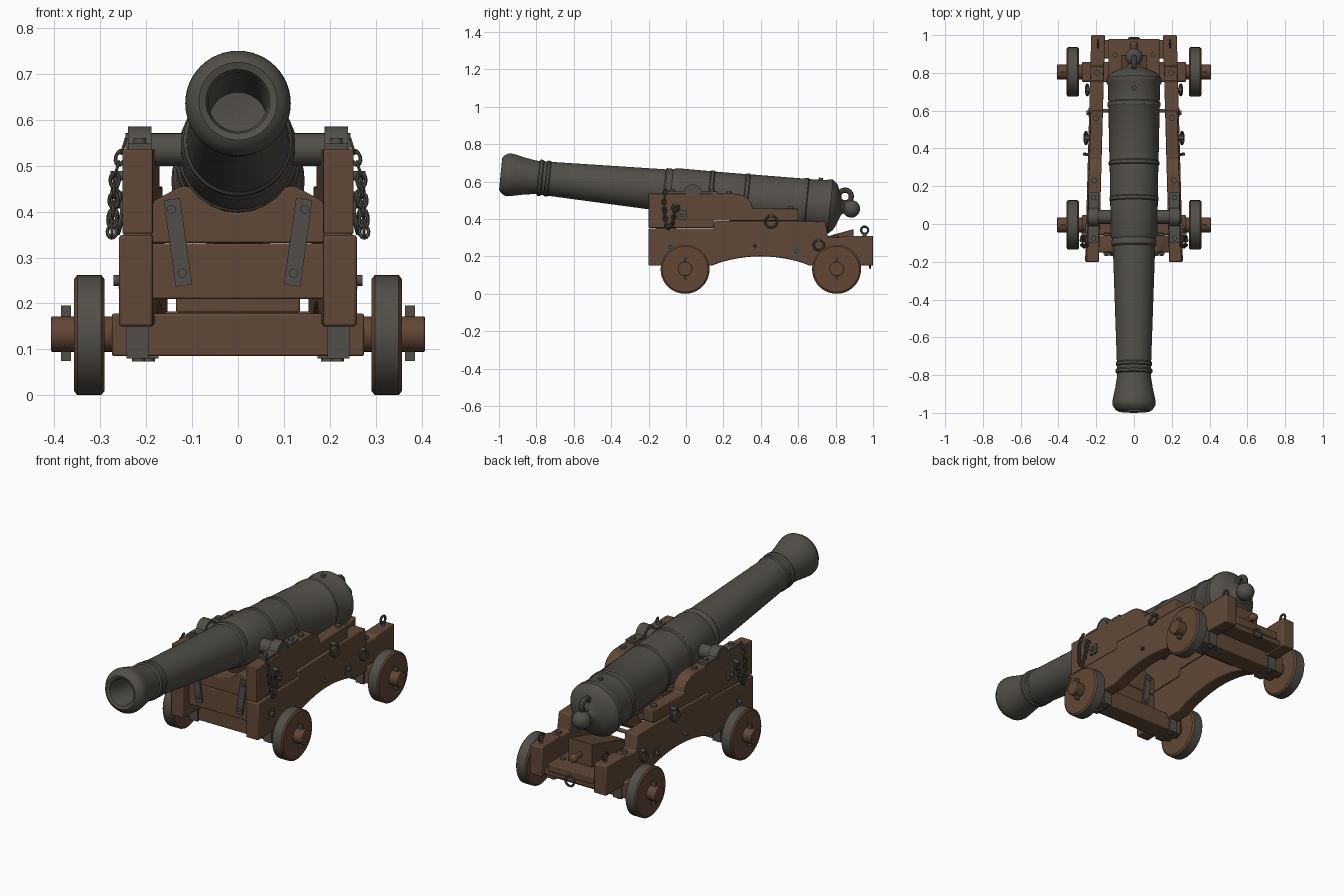
import bpy, bmesh
from math import pi, sin, cos, radians
from mathutils import Matrix, Vector

if "Cube" in bpy.data.objects:
    bpy.data.objects.remove(bpy.data.objects["Cube"])

def material(name, rgb):
    m = bpy.data.materials.new(name)
    m.diffuse_color = (*rgb, 1)
    m.use_nodes = True
    m.node_tree.nodes["Principled BSDF"].inputs["Base Color"].default_value = m.diffuse_color
    return m

IRON = material("dark iron", (0.085, 0.078, 0.066))
WOOD = material("oak brown", (0.120, 0.066, 0.038))
WHEEL = material("wheel brown", (0.122, 0.062, 0.036))

def finish(name, bm, mats, mirror=False, bevel=0.0):
    bmesh.ops.recalc_face_normals(bm, faces=bm.faces)
    me = bpy.data.meshes.new(name)
    bm.to_mesh(me)
    bm.free()
    for m in (mats if isinstance(mats, list) else [mats]):
        me.materials.append(m)
    ob = bpy.data.objects.new(name, me)
    bpy.context.collection.objects.link(ob)
    bpy.ops.object.select_all(action='DESELECT')
    ob.select_set(True)
    bpy.context.view_layer.objects.active = ob
    bpy.ops.object.shade_smooth_by_angle(angle=radians(35))
    if bevel:
        b = ob.modifiers.new("bevel", 'BEVEL')
        b.width, b.segments, b.limit_method = bevel, 2, 'ANGLE'
    if mirror:
        ob.modifiers.new("mirror", 'MIRROR').use_mirror_merge = False
    return ob

def cheek_x(y):
    """Centre line of the cheek: the carriage narrows toward the rear."""
    return 0.222 - 0.027 * (y + 0.2)

def frame(loc, axis=(0, 0, 1), scale=(1, 1, 1)):
    q = Vector(axis).to_track_quat('Z', 'Y').to_matrix().to_4x4()
    return Matrix.Translation(loc) @ q @ Matrix.Diagonal((*scale, 1))

def lathe(bm, profile, mat, segs=24, closed=False):
    """Revolve (radius, height) pairs around local z."""
    rings = []
    for r, h in profile:
        n = 1 if r == 0 else segs
        rings.append([bm.verts.new(mat @ Vector((r * cos(2*pi*i/segs), r * sin(2*pi*i/segs), h)))
                      for i in range(n)])
    for a, b in zip(rings, rings[1:] + rings[:1] if closed else rings[1:]):
        for i in range(segs):
            j = (i + 1) % segs
            f = [a[i % len(a)], a[j % len(a)], b[j % len(b)], b[i % len(b)]]
            bm.faces.new(list(dict.fromkeys(f)))

def rod(bm, p, q, r, segs=16):
    p, q = Vector(p), Vector(q)
    d = (q - p).length
    lathe(bm, [(0, 0), (r, 0), (r, d), (0, d)], frame(p, q - p), segs)

def ring(bm, loc, axis, big, tube, segs=20, scale=(1, 1, 1)):
    prof = [(big + tube * cos(k*pi/4), tube * sin(k*pi/4)) for k in range(8)]
    lathe(bm, prof, frame(loc, axis, scale), segs, closed=True)

def box(bm, x0, x1, y0, y1, z0, z1, tilt=None):
    m = Matrix.Translation(((x0+x1)/2, (y0+y1)/2, (z0+z1)/2))
    if tilt:
        m = m @ tilt
    bmesh.ops.create_cube(bm, size=1, matrix=m @ Matrix.Diagonal((x1-x0, y1-y0, z1-z0, 1)))

def prism(bm, pts, vec):
    f = bm.faces.new([bm.verts.new(p) for p in pts])
    ret = bmesh.ops.extrude_face_region(bm, geom=[f])
    bmesh.ops.translate(bm, vec=vec, verts=[v for v in ret['geom'] if isinstance(v, bmesh.types.BMVert)])

def cheek(name, outline, half):
    bm = bmesh.new()
    prism(bm, [(cheek_x(y) - half[0], y, z) for y, z in outline], (sum(half), 0, 0))
    finish(name, bm, WOOD, mirror=True, bevel=0.006)

# Barrel: one turned profile, tilted muzzle-up
TILT = radians(5.68)
GUN = frame((0, 0, 0.542), (0, cos(TILT), -sin(TILT)))
profile = [(0, -0.55), (0.063, -0.56), (0.064, -0.975), (0.07, -0.99), (0.085, -0.996), (0.098, -0.988),
           (0.113, -0.965), (0.115, -0.95), (0.110, -0.92), (0.099, -0.87), (0.091, -0.82), (0.089, -0.795),
           (0.097, -0.79), (0.098, -0.777), (0.091, -0.77), (0.091, -0.755), (0.096, -0.75), (0.096, -0.738),
           (0.091, -0.732), (0.112, -0.12), (0.119, -0.112), (0.119, -0.09), (0.116, -0.08), (0.124, -0.06),
           (0.126, 0.12), (0.131, 0.125), (0.131, 0.14), (0.126, 0.145), (0.129, 0.31), (0.134, 0.315),
           (0.134, 0.33), (0.130, 0.335), (0.136, 0.62), (0.141, 0.627), (0.141, 0.645), (0.136, 0.65),
           (0.139, 0.74), (0.145, 0.75), (0.145, 0.775), (0.137, 0.785), (0.122, 0.802), (0.095, 0.815),
           (0.06, 0.828), (0.036, 0.838), (0.028, 0.85)]
profile += [(0.047 * sin(a), 0.888 - 0.047 * cos(a)) for a in [0.75 + k * (pi - 0.75) / 8 for k in range(8)]]
bm = bmesh.new()
lathe(bm, profile + [(0, 0.935)], GUN, 48)
finish("barrel", bm, IRON)

# Trunnions, breech ring and vent on the barrel
bm = bmesh.new()
rod(bm, (-0.245, 0.037, 0.535), (0.245, 0.037, 0.535), 0.036, 28)
ring(bm, (0, 0.85, 0.52), (1, 0, 0), 0.034, 0.014, 24)
rod(bm, (0, 0.72, 0.59), (0, 0.722, 0.62), 0.012)
finish("barrel_fittings", bm, IRON)

# Cheeks: two stepped planks per side
arch = [(0.15 + 0.5 * k / 12, 0.155 + 0.045 * sin(pi * k / 12) ** 0.8) for k in range(13)]
cheek("lower_cheek", [(-0.2, 0.15), (0.14, 0.15)] + arch + [(0.66, 0.15), (1.0, 0.15), (1.0, 0.31),
      (0.84, 0.31), (0.83, 0.30), (0.76, 0.30), (0.745, 0.385), (0.6, 0.388), (0.15, 0.388),
      (0.15, 0.349), (-0.2, 0.349)], (0.036, 0.037))
round_top = [(0.255 + 0.1 * sin(k*pi/16), 0.46 + 0.075 * cos(k*pi/16)) for k in range(9)]
cheek("upper_cheek", [(-0.2, 0.352), (0.15, 0.352), (0.15, 0.391), (0.6, 0.391), (0.6, 0.455),
      (0.36, 0.455)] + round_top[::-1] + [(-0.2, 0.535)], (0.036, 0.030))

# Front transom with a notch for the barrel
notch = [(0.127 * sin(a), 0.525 - 0.127 * cos(a)) for a in [radians(-56 + 14 * k) for k in range(9)]]
bm = bmesh.new()
upper = [(-0.19, 0.332), (-0.19, 0.42), (-0.125, 0.455)] + notch + [(0.125, 0.455), (0.19, 0.42), (0.19, 0.332)]
prism(bm, [(x, -0.15, z) for x, z in upper], (0, 0.09, 0))
box(bm, -0.192, 0.192, -0.152, -0.06, 0.21, 0.33)
finish("front_transom", bm, WOOD, bevel=0.004)

# Slanted straps and bolts on the transom
bm = bmesh.new()
for y in (-0.156, -0.056):
    box(bm, 0.113, 0.149, y - 0.005, y + 0.005, 0.238, 0.428, Matrix.Rotation(radians(8), 4, 'Y'))
for x, z in ((0.145, 0.405), (0.121, 0.266)):
    rod(bm, (x, -0.17, z), (x, -0.045, z), 0.010)
finish("transom_straps", bm, IRON, mirror=True)

# Axles, stool bed and tail board
bm = bmesh.new()
for y in (-0.005, 0.805):
    box(bm, -0.275, 0.275, y - 0.052, y + 0.052, 0.085, 0.178)
box(bm, -0.135, 0.135, 0.62, 0.98, 0.18, 0.222)
box(bm, -0.165, 0.165, 0.875, 0.975, 0.155, 0.182)
finish("axle_beams_and_bed", bm, WOOD, bevel=0.005)
bm = bmesh.new()
for y in (-0.005, 0.805):
    rod(bm, (0.26, y, 0.133), (0.407, y, 0.133), 0.039, 24)
finish("axle_arms", bm, WHEEL, mirror=True, bevel=0.003)

# Quoin wedge with its handle
bm = bmesh.new()
prism(bm, [(-0.07, y, z) for y, z in ((0.62, 0.222), (0.895, 0.222), (0.895, 0.345), (0.62, 0.27))], (0.14, 0, 0))
lathe(bm, [(0, 0), (0.014, 0), (0.014, 0.03), (0.021, 0.045), (0.021, 0.07), (0.012, 0.08), (0, 0.08)],
      frame((0, 0.89, 0.275), (0, 1, 0)), 16)
finish("quoin", bm, WOOD, bevel=0.003)

# Wheels: wooden discs with an iron tread
bm = bmesh.new()
for y in (-0.005, 0.805):
    lathe(bm, [(0, 0.291), (0.122, 0.291), (0.131, 0.298), (0.131, 0.350), (0.122, 0.357), (0, 0.357)],
          frame((0, y, 0.131), (1, 0, 0)), 40)
bm.normal_update()
for f in bm.faces:
    f.material_index = int(abs(f.normal.x) < 0.3)
finish("wheels", bm, [WHEEL, IRON], mirror=True)

# Linchpins and axle straps
bm = bmesh.new()
for y in (-0.005, 0.805):
    box(bm, 0.364, 0.386, y - 0.006, y + 0.006, 0.075, 0.195)
    c = cheek_x(y)
    box(bm, c - 0.022, c + 0.026, y - 0.058, y + 0.058, 0.08, 0.15)
    for dy in (-0.035, 0.035):
        rod(bm, (c, y + dy, 0.073), (c, y + dy, 0.085), 0.014)
finish("linchpins_and_axle_straps", bm, IRON, mirror=True)

# Cap squares arched over the trunnions
arc = [radians(180 - 15 * k) for k in range(13)]
cap = [(-0.10, 0.532), (-0.10, 0.548)] + [(0.037 + 0.05 * cos(a), 0.535 + 0.05 * max(sin(a), 0.26)) for a in arc]
cap += [(0.17, 0.548), (0.17, 0.532)]
bm = bmesh.new()
prism(bm, [(0.188, y, z) for y, z in cap], (0.052, 0, 0))
for y in (-0.075, 0.14):
    rod(bm, (0.214, y, 0.54), (0.214, y, 0.56), 0.014)
finish("cap_squares", bm, IRON, mirror=True)

# Side bolts, pegs, ring bolts and the cross rod
bm = bmesh.new()
for y, z in ((-0.02, 0.42), (-0.085, 0.25), (0.59, 0.228)):
    x = cheek_x(y) + 0.034
    box(bm, x - 0.008, x + 0.006, y - 0.024, y + 0.024, z - 0.024, z + 0.024)
    rod(bm, (x, y, z), (x + 0.018, y, z), 0.012, 12)
for y, z, r in ((0.455, 0.385, 0.032), (0.71, 0.26, 0.028), (-0.055, 0.46, 0.018)):
    x = cheek_x(y) + 0.042
    ring(bm, (x + 0.008, y, z), (1, 0, 0.25), r, 0.006)
    rod(bm, (x - 0.02, y, z + r), (x + 0.018, y, z + r), 0.010, 12)
rod(bm, (0.235, 0.365, 0.26), (0.268, 0.372, 0.25), 0.008, 8)
for y, z in ((0.23, 0.535), (0.56, 0.455), (0.80, 0.30)):
    rod(bm, (cheek_x(y), y, z - 0.01), (cheek_x(y), y, z + 0.012), 0.015, 12)
rod(bm, (0.19, 0.955, 0.30), (0.19, 0.955, 0.325), 0.010, 12)
ring(bm, (0.19, 0.955, 0.34), (1, 0, 0), 0.019, 0.006)
rod(bm, (0, 0.6, 0.30), (0.2, 0.6, 0.30), 0.010, 12)
rod(bm, (0.10, 0.895, 0.22), (0.10, 0.895, 0.232), 0.013, 12)
finish("bolts_and_rings", bm, IRON, mirror=True)
bm = bmesh.new()
ring(bm, (0, 0.982, 0.165), (0, 1, 0.1), 0.026, 0.006)
finish("tail_ring", bm, IRON)

# Hanging chains: stretched links along a polyline
path = [Vector(p) for p in ((0.245, -0.11, 0.555), (0.268, -0.118, 0.48), (0.274, -0.108, 0.37),
                            (0.275, -0.09, 0.348), (0.274, -0.07, 0.38), (0.262, -0.058, 0.46))]
bm = bmesh.new()
count = 0
for a, b in zip(path, path[1:]):
    n = max(1, round((b - a).length / 0.023))
    d = (b - a).normalized()
    for k in range(n):
        side = d.cross(Vector((1, 0, 0) if count % 2 else (0, 1, 0))).normalized()
        up = side.cross(d)
        m = Matrix((d * 1.5, up, side)).transposed().to_4x4()
        prof = [(0.010 + 0.0038 * cos(t*pi/3), 0.0038 * sin(t*pi/3)) for t in range(6)]
        lathe(bm, prof, Matrix.Translation(a.lerp(b, (k + 0.5) / n)) @ m, 12, closed=True)
        count += 1
finish("pin_chains", bm, IRON, mirror=True)
